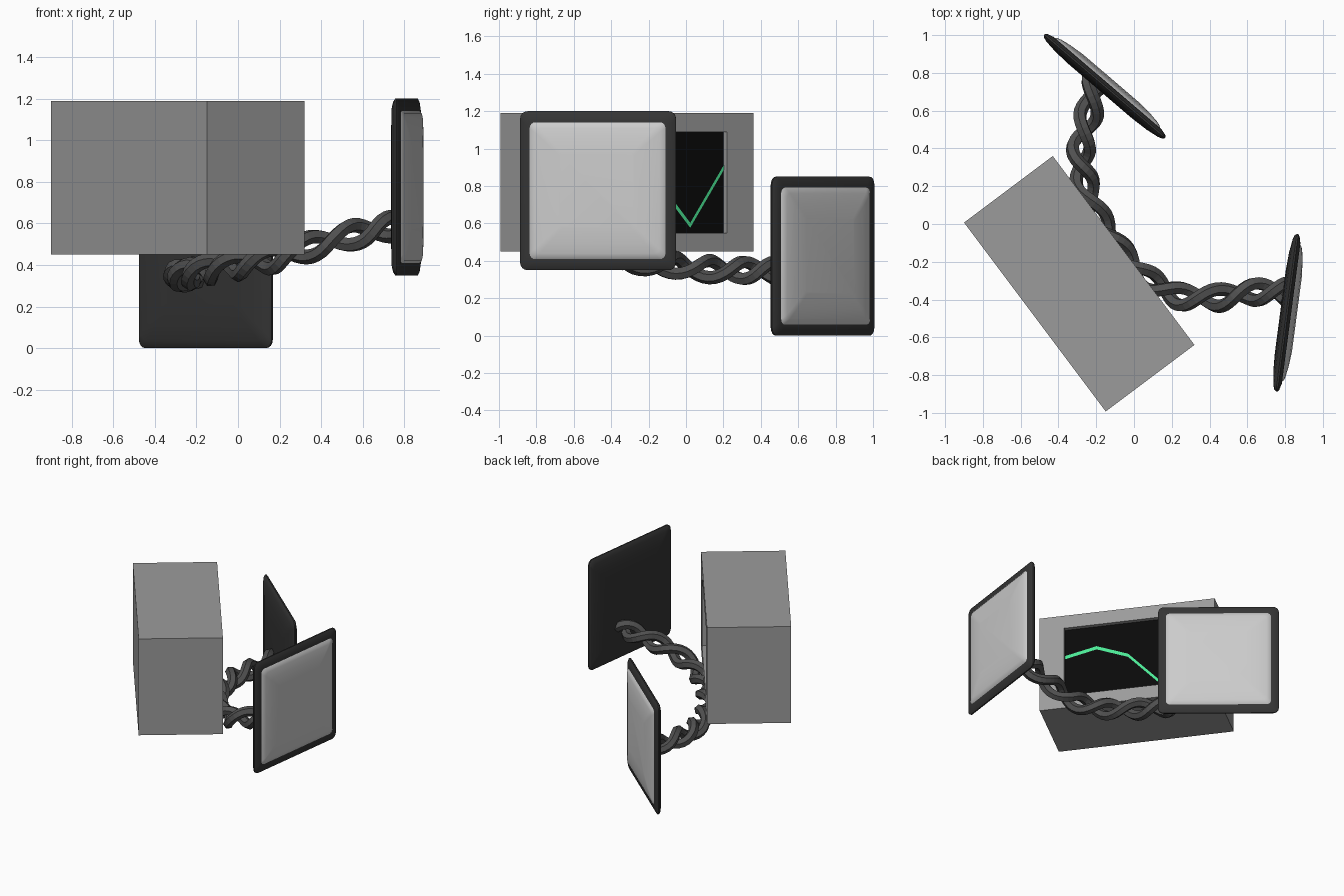
import bpy, bmesh, math
from mathutils import Vector, Matrix

if "Cube" in bpy.data.objects:
    bpy.data.objects.remove(bpy.data.objects["Cube"])


def colour(name, v):
    m = bpy.data.materials.new(name)
    m.diffuse_color = (*v, 1)
    m.use_nodes = True
    m.node_tree.nodes["Principled BSDF"].inputs["Base Color"].default_value = m.diffuse_color
    return m


GREY = colour("casing_grey", (0.33, 0.33, 0.33))
DARK = colour("dark_frame", (0.035, 0.035, 0.035))
LIGHT = colour("pale_pad", (0.6, 0.6, 0.6))
CORD = colour("cord_grey", (0.08, 0.08, 0.08))
BLACK = colour("screen_black", (0.003, 0.003, 0.003))
GREEN = colour("trace_green", (0.07, 0.8, 0.3))


def frame(origin, n):
    """Local x = sideways, y = up, z = outward normal."""
    n = Vector((n[0], n[1], 0)).normalized()
    up = Vector((0, 0, 1))
    m = Matrix((up.cross(n), up, n)).transposed().to_4x4()
    m.translation = origin
    return m


def rounded_rect(w, h, r, steps=4):
    if r == 0:
        return [(w, h), (-w, h), (-w, -h), (w, -h)]
    pts = []
    for k, (sx, sy) in enumerate([(1, 1), (-1, 1), (-1, -1), (1, -1)]):
        for i in range(steps + 1):
            a = math.pi / 2 * (k + i / steps)
            pts.append((sx * (w - r) + r * math.cos(a), sy * (h - r) + r * math.sin(a)))
    return pts


def loft(name, layers, mat, matrix, smooth=False):
    """Solid through stacked rectangles: (half width, half height, radius, depth)."""
    bm = bmesh.new()
    loops = [[bm.verts.new((x, y, d)) for x, y in rounded_rect(w, h, r)]
             for w, h, r, d in layers]
    for a, b in zip(loops, loops[1:]):
        for i in range(len(a)):
            j = (i + 1) % len(a)
            bm.faces.new((a[i], a[j], b[j], b[i]))
    bm.faces.new(loops[0][::-1])
    bm.faces.new(loops[-1])
    bmesh.ops.recalc_face_normals(bm, faces=bm.faces)
    me = bpy.data.meshes.new(name)
    bm.to_mesh(me)
    bm.free()
    ob = bpy.data.objects.new(name, me)
    bpy.context.collection.objects.link(ob)
    ob.matrix_world = matrix
    me.materials.append(mat)
    if smooth:
        bpy.ops.object.select_all(action='DESELECT')
        bpy.context.view_layer.objects.active = ob
        ob.select_set(True)
        bpy.ops.object.shade_smooth_by_angle(angle=math.radians(25))
    return ob


# monitor casing with recessed screen
box = frame((-0.055, -0.14, 0.82), (0.8, 0.6))
loft("monitor_casing", [(0.625, 0.37, 0, -0.587), (0.625, 0.37, 0, 0),
                        (0.45, 0.27, 0, 0), (0.45, 0.27, 0, -0.035)], GREY, box)
loft("screen", [(0.45, 0.27, 0, -0.036), (0.45, 0.27, 0, -0.032)], BLACK, box)

# zigzag trace on the screen
heights = [0.87, 0.92, 0.83, 0.59, 0.90]
verts, faces = [], []
for i, z in enumerate(heights):
    x = -0.45 + 0.225 * i
    verts += [(x, z - 0.82 - 0.013, -0.029), (x, z - 0.82 + 0.013, -0.029)]
    if i:
        k = 2 * i
        faces.append((k - 2, k, k + 1, k - 1))
me = bpy.data.meshes.new("screen_trace")
me.from_pydata(verts, [], faces)
me.materials.append(GREEN)
trace = bpy.data.objects.new("screen_trace", me)
bpy.context.collection.objects.link(trace)
trace.matrix_world = box

# two paddles: dark pillow frame and pale pad
for side, pos, n in [("right", (0.81, -0.47, 0.775), (0.991, -0.131)),
                     ("back", (-0.155, 0.73, 0.425), (0.65, 0.76))]:
    m = frame(pos, n)
    loft(side + "_paddle_frame",
         [(0.22, 0.22, 0.02, -0.036), (0.32, 0.32, 0.03, -0.031), (0.39, 0.39, 0.04, -0.021),
          (0.413, 0.413, 0.04, -0.013), (0.42, 0.425, 0.04, -0.004), (0.42, 0.425, 0.04, 0.005),
          (0.41, 0.413, 0.04, 0.013), (0.375, 0.38, 0.035, 0.022)], DARK, m, True)
    loft(side + "_paddle_pad",
         [(0.366, 0.366, 0.03, 0.01), (0.366, 0.366, 0.03, 0.022), (0.355, 0.355, 0.03, 0.031),
          (0.335, 0.335, 0.025, 0.037), (0.28, 0.28, 0.02, 0.046), (0.2, 0.2, 0.015, 0.053)],
         LIGHT, m, True)

# centre line of the twisted cord, from one paddle round to the other
path = [Vector(p) for p in [
    (0.81, -0.36, 0.60), (0.65, -0.36, 0.565), (0.45, -0.39, 0.52), (0.25, -0.385, 0.455),
    (0.08, -0.30, 0.41), (-0.07, -0.15, 0.39), (-0.19, 0.03, 0.365), (-0.26, 0.22, 0.35),
    (-0.28, 0.40, 0.35), (-0.24, 0.58, 0.35), (-0.20, 0.76, 0.37)]]


def spline(t):
    i = min(int(t), len(path) - 2)
    f = t - i
    p0, p1, p2, p3 = [path[max(0, min(len(path) - 1, i + k))] for k in (-1, 0, 1, 2)]
    return 0.5 * (2 * p1 + (p2 - p0) * f + (2 * p0 - 5 * p1 + 4 * p2 - p3) * f * f
                  + (3 * p1 - p0 - 3 * p2 + p3) * f ** 3)


# two strands wound about the centre line
COUNT, TURNS = 84, 5
for s in range(2):
    cu = bpy.data.curves.new("cord_strand", 'CURVE')
    cu.dimensions = '3D'
    cu.bevel_depth = 0.036
    cu.bevel_resolution = 1
    cu.use_fill_caps = True
    sp = cu.splines.new('POLY')
    sp.points.add(COUNT - 1)
    sp.use_smooth = False
    for i in range(COUNT):
        q = i / (COUNT - 1)
        t = q * (len(path) - 1)
        c = spline(t)
        d = (spline(min(t + 0.01, len(path) - 1)) - spline(max(t - 0.01, 0))).normalized()
        side = d.cross(Vector((0, 0, 1))).normalized()
        up = side.cross(d)
        a = 2 * math.pi * TURNS * q + math.pi * s
        p = c + 0.046 * (math.cos(a) * side + math.sin(a) * up)
        sp.points[i].co = (*p, 1)
    cu.materials.append(CORD)
    ob = bpy.data.objects.new("cord_strand_%d" % (s + 1), cu)
    bpy.context.collection.objects.link(ob)
